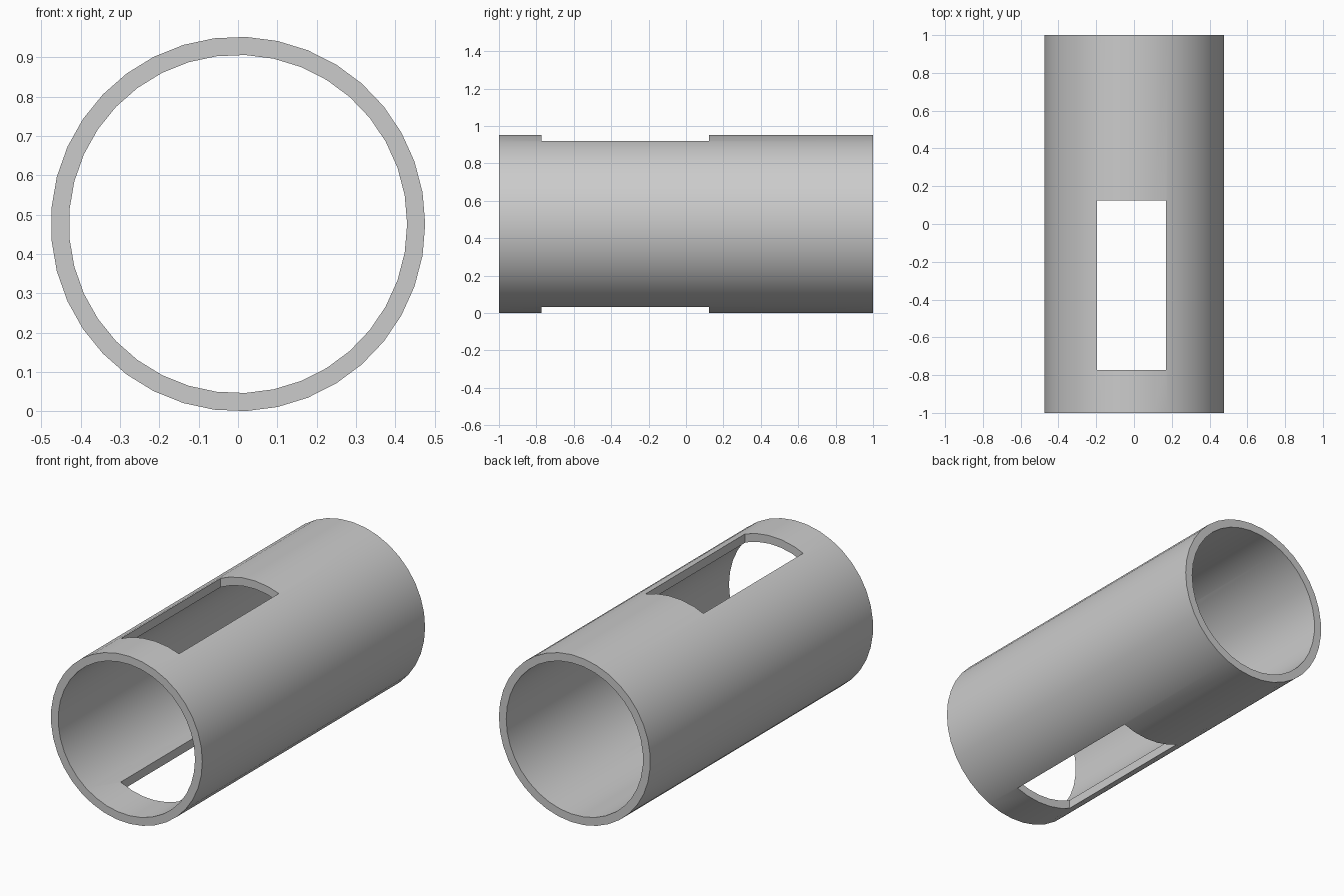
import bpy
import bmesh
import math

cube = bpy.data.objects.get("Cube")
if cube:
    bpy.data.objects.remove(cube, do_unlink=True)

SIDES = 37
OUTER, INNER = 0.476, 0.43
LENGTH = 2.0
WINDOW_X = (-0.196, 0.17)
WINDOW_Y = (-0.772, 0.124)

# Plain grey material
grey = bpy.data.materials.new("grey")
grey.use_nodes = True
colour = (0.6, 0.6, 0.6, 1)
grey.diffuse_color = colour
grey.node_tree.nodes["Principled BSDF"].inputs["Base Color"].default_value = colour


def make_object(name, bm):
    bmesh.ops.recalc_face_normals(bm, faces=bm.faces)
    mesh = bpy.data.meshes.new(name)
    bm.to_mesh(mesh)
    bm.free()
    mesh.materials.append(grey)
    obj = bpy.data.objects.new(name, mesh)
    bpy.context.collection.objects.link(obj)
    return obj


# Tube: a rectangular wall section swept around the y axis
bm = bmesh.new()
section = [(OUTER, -LENGTH / 2), (OUTER, LENGTH / 2),
           (INNER, LENGTH / 2), (INNER, -LENGTH / 2)]
rings = []
for i in range(SIDES):
    a = math.tau * i / SIDES
    rings.append([bm.verts.new((r * math.cos(a), y, OUTER + r * math.sin(a)))
                  for r, y in section])
for i, ring in enumerate(rings):
    after = rings[(i + 1) % SIDES]
    for j in range(4):
        k = (j + 1) % 4
        bm.faces.new((ring[j], ring[k], after[k], after[j]))
tube = make_object("tube", bm)

# Rectangular window cut straight through the top and bottom walls
bm = bmesh.new()
bmesh.ops.create_cube(bm, size=1)
for v in bm.verts:
    v.co = (WINDOW_X[v.co.x > 0], WINDOW_Y[v.co.y > 0], OUTER + 2 * v.co.z)
cutter = make_object("window_cutter", bm)
cutter.hide_render = True

cut = tube.modifiers.new("window", 'BOOLEAN')
cut.operation = 'DIFFERENCE'
cut.solver = 'EXACT'
cut.object = cutter

bpy.ops.object.select_all(action='DESELECT')
bpy.context.view_layer.objects.active = tube
tube.select_set(True)
bpy.ops.object.modifier_apply(modifier=cut.name)
bpy.data.objects.remove(cutter, do_unlink=True)

# Smooth walls with crisp rims
bpy.ops.object.shade_smooth_by_angle(angle=math.radians(30))
